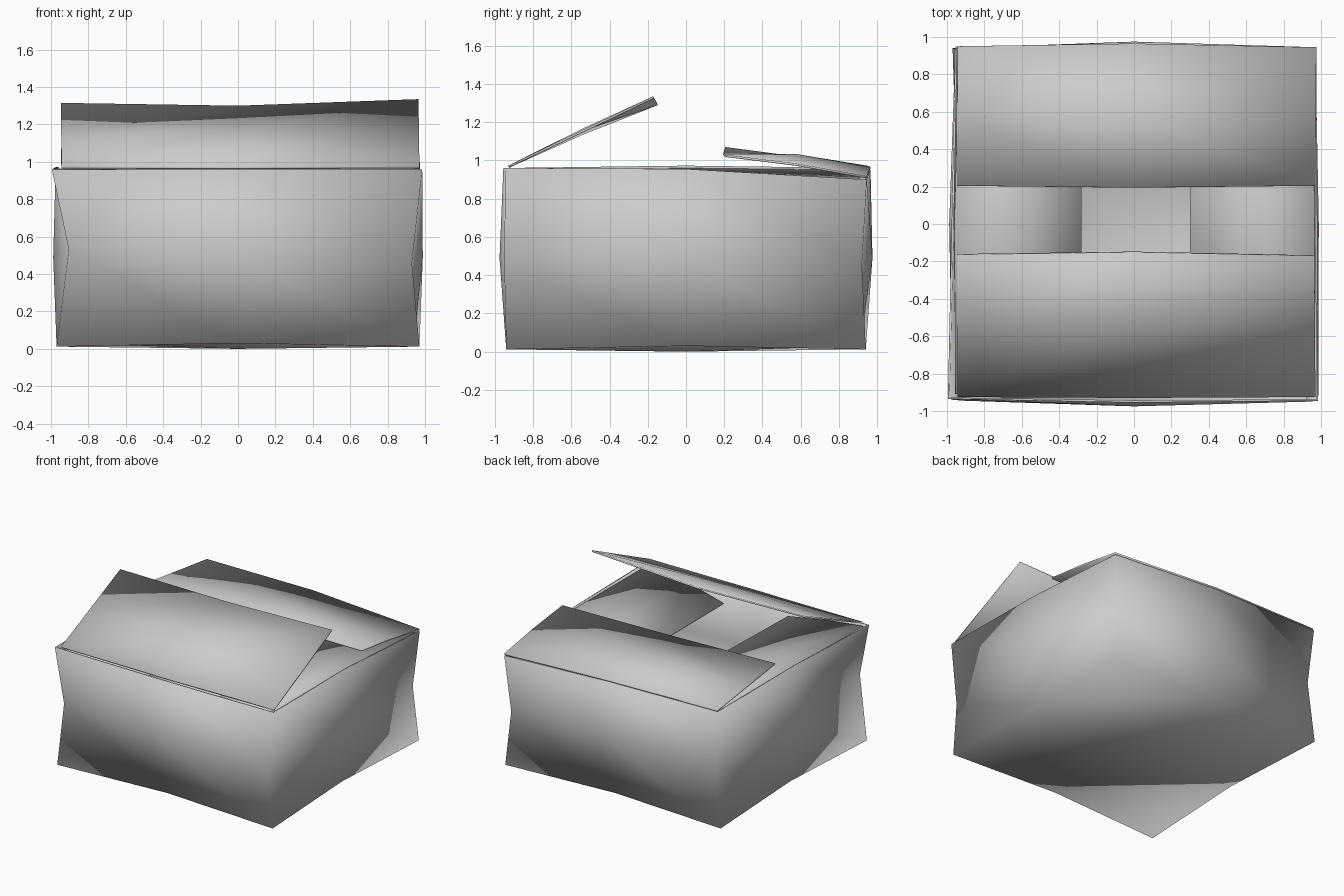
import bpy, bmesh
from mathutils import Vector

cube = bpy.data.objects.get("Cube")
if cube:
    bpy.data.objects.remove(cube, do_unlink=True)

THICK = 0.012

# Single plain grey
grey = bpy.data.materials.new("light_grey_card")
colour = (0.6, 0.6, 0.6, 1)
grey.use_nodes = True
grey.diffuse_color = colour
grey.node_tree.nodes["Principled BSDF"].inputs["Base Color"].default_value = colour


def finish(name, bm, offset):
    """Turn a sheet into a thin, fully smooth card object."""
    for face in bm.faces:
        face.smooth = True
    mesh = bpy.data.meshes.new(name)
    bm.to_mesh(mesh)
    bm.free()
    mesh.materials.append(grey)
    obj = bpy.data.objects.new(name, mesh)
    bpy.context.collection.objects.link(obj)
    card = obj.modifiers.new("card_thickness", 'SOLIDIFY')
    card.thickness = THICK
    card.offset = offset
    return obj


# Crumpled open box: bulging face centres and pinched upright edges
special = {
    (-1, -1, 1): (-0.995, -0.935, 0.96), (1, -1, 1): (0.985, -0.945, 0.96),
    (1, 1, 1): (0.975, 0.945, 0.9), (-1, 1, 1): (-0.955, 0.95, 0.96),
    (-1, -1, 0): (-0.905, -0.945, 0.53), (1, -1, 0): (0.93, -0.95, 0.46),
    (1, 1, 0): (0.93, 0.92, 0.45), (-1, 1, 0): (-0.91, 0.93, 0.5),
    (0, -1, 1): (0, -0.955, 0.96), (0, 1, 1): (0, 0.965, 0.95),
    (1, 0, 1): (0.98, 0, 0.955), (-1, 0, 1): (-0.975, 0, 0.972),
}


def box_point(key):
    x, y, z = key
    if key in special:
        return special[key]
    if z == 0:                       # side face centres
        return x * 0.988, y * 0.975, 0.49
    if x and y:                      # bottom corners
        return x * 0.97, y * 0.94, 0.012
    if x or y:                       # bottom edges, pulled in
        return x * 0.94, y * 0.91, 0.03
    return 0, 0, 0                   # bottom centre


bm = bmesh.new()
bmesh.ops.create_cube(bm, size=2)
bmesh.ops.subdivide_edges(bm, edges=bm.edges[:], cuts=1, use_grid_fill=True)
lid = [v for v in bm.verts if v.co.z > 0.9 and v.co.xy.length < 0.1]
bmesh.ops.delete(bm, geom=lid, context='VERTS')
for v in bm.verts:
    v.co = box_point(tuple(round(c) for c in v.co))
finish("box_body", bm, -1)


# Flaps: hinge line and tip line of three points each, with a bent middle row
def flap(name, hinge, tip, bend):
    hinge, tip = [[Vector(p) for p in row] for row in (hinge, tip)]
    middle = [(a + b) / 2 + Vector((0, 0, s)) for a, b, s in zip(hinge, tip, bend)]
    bm = bmesh.new()
    rows = [[bm.verts.new(p) for p in row] for row in (hinge, middle, tip)]
    for low, high in zip(rows, rows[1:]):
        for i in range(2):
            bm.faces.new((low[i], low[i + 1], high[i + 1], high[i]))
    bm.normal_update()
    if sum(f.normal.z for f in bm.faces) < 0:
        bmesh.ops.reverse_faces(bm, faces=bm.faces[:])
    return finish(name, bm, -1)


flap("front_flap",
     [(-0.945, -0.925, 0.975), (0, -0.93, 0.972), (0.97, -0.925, 0.975)],
     [(-0.945, -0.165, 1.315), (0, -0.152, 1.3), (0.965, -0.172, 1.335)],
     (0, 0.03, 0))
flap("back_flap",
     [(-0.945, 0.95, 0.972), (0, 0.965, 0.965), (0.975, 0.945, 0.918)],
     [(-0.945, 0.205, 1.07), (0, 0.195, 1.04), (0.97, 0.205, 1.03)],
     (0, 0.03, 0.01))
flap("left_flap",
     [(0.955, -0.91, 0.95), (0.965, 0, 0.945), (0.955, 0.91, 0.9)],
     [(0.3, -0.91, 0.8), (0.3, 0, 0.8), (0.3, 0.91, 0.79)],
     (0.01, 0.03, 0.01))
flap("right_flap",
     [(-0.955, -0.91, 0.95), (-0.96, 0, 0.96), (-0.935, 0.91, 0.95)],
     [(-0.28, -0.91, 0.85), (-0.28, 0, 0.87), (-0.28, 0.91, 0.86)],
     (0.01, 0.03, 0.01))
